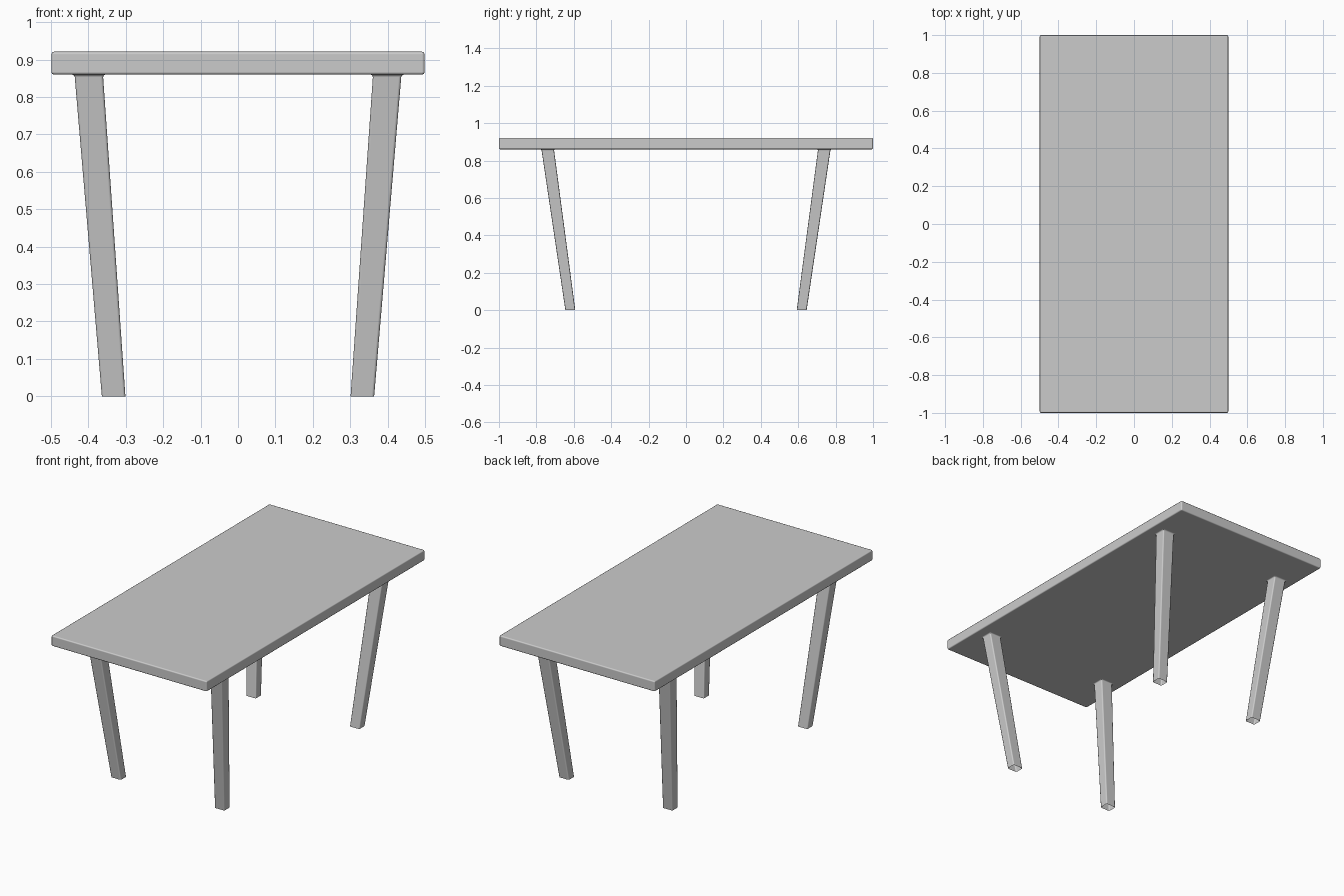
import bpy, bmesh

if "Cube" in bpy.data.objects:
    bpy.data.objects.remove(bpy.data.objects["Cube"])

TOP, UNDER = 0.921, 0.86
HALF_X, HALF_Y = 0.499, 1.0
# Leg spans (inner, outer) where they meet the top, and at the floor
LEG_X, LEG_Y = (0.361, 0.437), (0.706, 0.773)
FOOT_X, FOOT_Y = (0.301, 0.364), (0.592, 0.645)


def foot_coord(v, leg, foot):
    """Move a leg corner coordinate to its place at the floor."""
    i = 0 if abs(v) < sum(leg) / 2 else 1
    return foot[i] if v > 0 else -foot[i]


# Tabletop slab
bm = bmesh.new()
bmesh.ops.create_cube(bm, size=1)
for v in bm.verts:
    v.co = (v.co.x * 2 * HALF_X, v.co.y * 2 * HALF_Y, TOP if v.co.z > 0 else UNDER)

# Cut lines around the leg sockets
for axis, spans in ((0, LEG_X), (1, LEG_Y)):
    for d in (-spans[1], -spans[0], spans[0], spans[1]):
        co, no = [0, 0, 0], [0, 0, 0]
        co[axis], no[axis] = d, 1
        bmesh.ops.bisect_plane(bm, geom=bm.verts[:] + bm.edges[:] + bm.faces[:],
                               plane_co=co, plane_no=no)

# Legs pulled down from the underside, splayed inwards, open at the foot
sockets = []
for f in bm.faces:
    c = f.calc_center_median()
    if (f.normal.z < -0.9 and LEG_X[0] < abs(c.x) < LEG_X[1]
            and LEG_Y[0] < abs(c.y) < LEG_Y[1]):
        sockets.append(f)
feet = bmesh.ops.extrude_discrete_faces(bm, faces=sockets)["faces"]
for f in feet:
    for v in f.verts:
        v.co = (foot_coord(v.co.x, LEG_X, FOOT_X),
                foot_coord(v.co.y, LEG_Y, FOOT_Y), 0)
bmesh.ops.delete(bm, geom=feet, context='FACES_ONLY')
bm.normal_update()

mesh = bpy.data.meshes.new("table")
bm.to_mesh(mesh)
bm.free()
table = bpy.data.objects.new("table", mesh)
bpy.context.collection.objects.link(table)

# Softened edges and leg joints
bevel = table.modifiers.new("soft_edges", 'BEVEL')
bevel.width = 0.007
bevel.segments = 2
bevel.limit_method = 'ANGLE'
bevel.harden_normals = True
bpy.context.view_layer.objects.active = table
table.select_set(True)
bpy.ops.object.shade_smooth()
